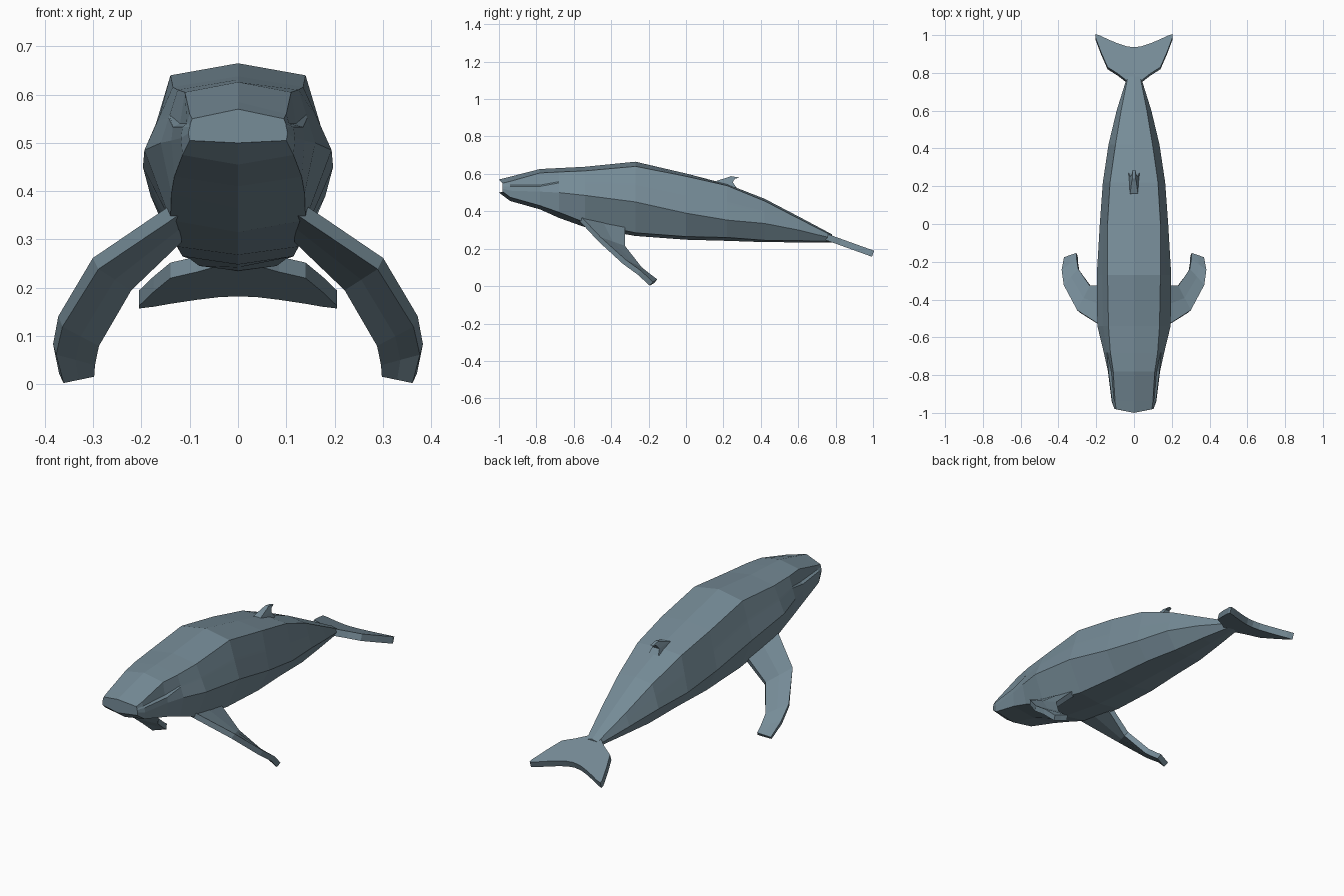
import bpy
import bmesh

default = bpy.data.objects.get("Cube")
if default:
    bpy.data.objects.remove(default, do_unlink=True)

skin = bpy.data.materials.new("slate blue skin")
skin.use_nodes = True
colour = (0.18, 0.26, 0.31, 1)
skin.diffuse_color = colour
bsdf = skin.node_tree.nodes["Principled BSDF"]
bsdf.inputs["Base Color"].default_value = colour
bsdf.inputs["Roughness"].default_value = 0.8


def make_part(name, rings, closed=True, caps=True):
    """Skin a row of cross-sections into one flat-shaded object."""
    bm = bmesh.new()
    rows = [[bm.verts.new(point) for point in ring] for ring in rings]
    count = len(rows[0])
    for row, after in zip(rows, rows[1:]):
        for i in range(count if closed else count - 1):
            j = (i + 1) % count
            bm.faces.new((row[i], row[j], after[j], after[i]))
    if caps:
        bm.faces.new(rows[0])
        bm.faces.new(rows[-1])
    bmesh.ops.recalc_face_normals(bm, faces=bm.faces)
    mesh = bpy.data.meshes.new(name)
    bm.to_mesh(mesh)
    bm.free()
    mesh.materials.append(skin)
    obj = bpy.data.objects.new(name, mesh)
    bpy.context.scene.collection.objects.link(obj)
    return obj


def thicken(obj, thickness):
    solid = obj.modifiers.new("Thickness", "SOLIDIFY")
    solid.thickness = thickness
    solid.offset = 0
    solid.use_even_offset = False


def mix(a, b, t):
    return a + (b - a) * t


# Body stations: y, top z, shoulder x z, flank x z, belly x z, keel z, lip inset
stations = [
    (-.98, .57, .095, .55, .103, .52, .1, .505, .5, .004),
    (-.94, .585, .1, .56, .118, .51, .115, .475, .455, .012),
    (-.78, .626, .11, .605, .138, .505, .132, .43, .41, .018),
    (-.68, .631, .125, .61, .16, .5, .138, .395, .365, 0),
    (-.54, .638, .135, .616, .194, .485, .14, .34, .315, 0),
    (-.27, .665, .14, .64, .197, .45, .125, .285, .268, 0),
    (0, .602, .14, .587, .181, .39, .115, .265, .248, 0),
    (.22, .545, .127, .537, .165, .353, .1, .26, .242, 0),
    (.42, .467, .098, .455, .135, .335, .08, .245, .235, 0),
    (.6, .373, .068, .362, .092, .3, .055, .243, .234, 0),
    (.78, .277, .032, .27, .036, .256, .025, .239, .234, 0),
]


def body_ring(station):
    y, top, sx, sz, wx, wz, lx, lz, keel, lip = station
    if lip:
        # Upper lip tucks in above a jaw that stands out
        upper, jaw = (wx - lip, .54), (wx - .003, .533)
    else:
        upper = (mix(sx, wx, .47), mix(sz, wz, .47))
        jaw = (mix(sx, wx, .53), mix(sz, wz, .53))
    half = [(sx, sz), upper, jaw, (wx, wz), (lx, lz)]
    nose = y - .02 if y < -.95 else y
    ring = [(0, nose, top)]
    ring += [(x, y, z) for x, z in half]
    ring += [(0, nose, keel)]
    ring += [(-x, y, z) for x, z in reversed(half)]
    return ring


make_part("body", [body_ring(s) for s in stations])

# Pectoral flippers: leading edge and trailing edge pairs from root to tip
flipper = [
    ((.125, -.57, .365), (.125, -.33, .305)),
    ((.295, -.462, .25), (.228, -.333, .205)),
    ((.368, -.33, .13), (.292, -.245, .09)),
    ((.38, -.25, .072), (.3, -.195, .05)),
    ((.366, -.185, .012), (.302, -.162, .026)),
]
for name, side in (("left_flipper", 1), ("right_flipper", -1)):
    rows = []
    for lead, trail in flipper:
        middle = tuple(mix(a, b, .5) for a, b in zip(lead, trail))
        rows.append([(side * x, y, z) for x, y, z in (lead, middle, trail)])
    thicken(make_part(name, rows, closed=False, caps=False), .028)

# Tail flukes: front and rear edge outline, sloping down to the back
outline = [(0, .72, .93), (.04, .755, .935), (.085, .79, .95),
           (.14, .825, .973), (.175, .905, .99), (.205, .985, 1)]
outline = [(-x, a, b) for x, a, b in reversed(outline[1:])] + outline


def slope(y):
    return .263 - .36 * (y - .75)


flukes = [[(x, a, slope(a)), (x, b, slope(b))] for x, a, b in outline]
thicken(make_part("tail_flukes", flukes, closed=False, caps=False), .034)

# Dorsal fin: hooked, wide at the base and narrow at the crest
fin = [(.13, .27, .535, .028), (.165, .25, .563, .02),
       (.225, .262, .582, .012), (.24, .285, .588, .008)]
make_part("dorsal_fin", [[(-w, a, z), (w, a, z), (w, b, z - .008), (-w, b, z - .008)]
                         for a, b, z, w in fin])
